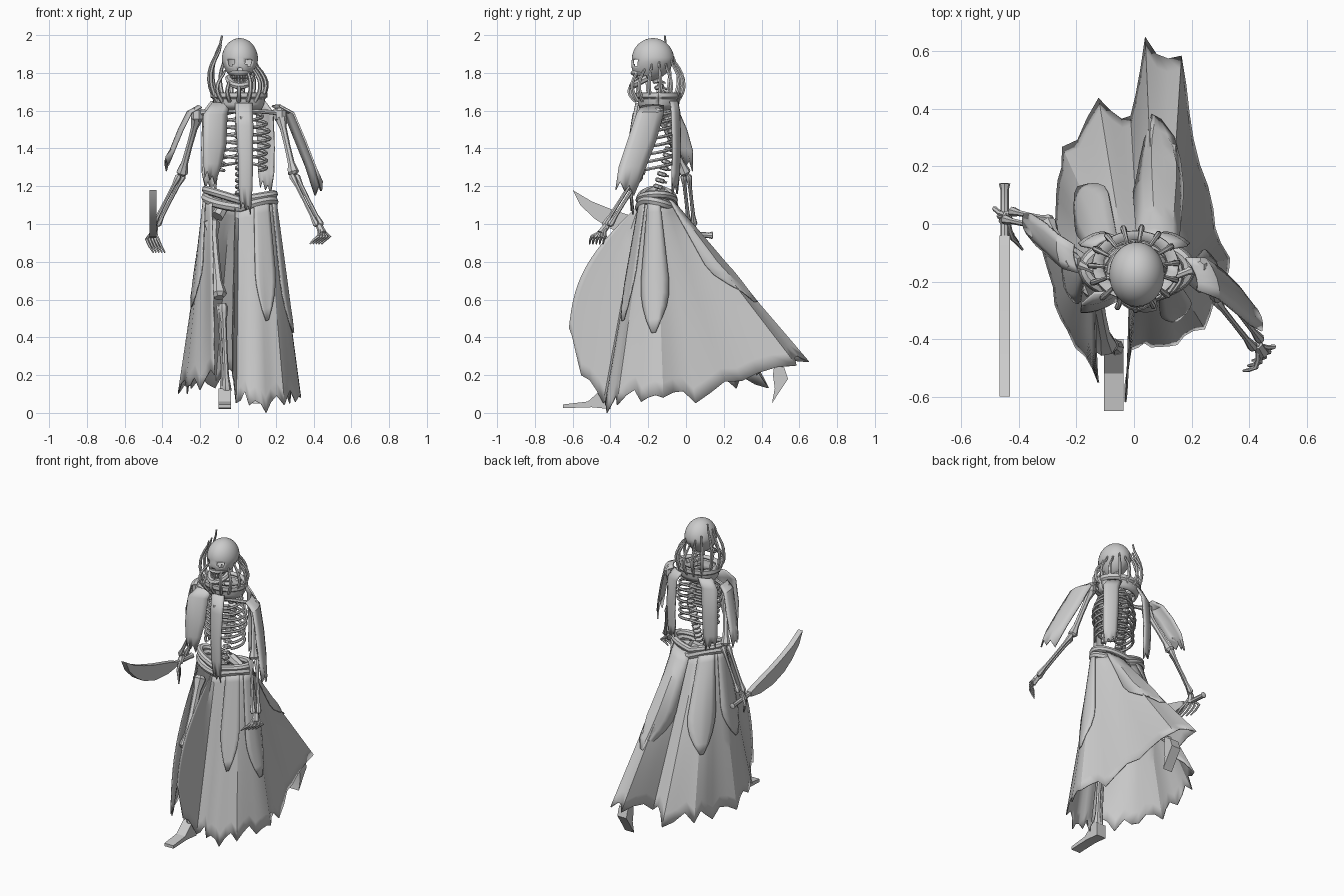
import bpy, bmesh, math, random
from mathutils import Vector as V

random.seed(4)
if "Cube" in bpy.data.objects:
    bpy.data.objects.remove(bpy.data.objects["Cube"])

mat = bpy.data.materials.new("pale grey")
mat.use_nodes = True
mat.diffuse_color = (0.6, 0.6, 0.6, 1)
mat.node_tree.nodes["Principled BSDF"].inputs["Base Color"].default_value = (0.6, 0.6, 0.6, 1)


def finish(name, bm, thick=0, smooth=35):
    bmesh.ops.recalc_face_normals(bm, faces=bm.faces)
    me = bpy.data.meshes.new(name)
    bm.to_mesh(me)
    bm.free()
    ob = bpy.data.objects.new(name, me)
    bpy.context.collection.objects.link(ob)
    me.materials.append(mat)
    if thick:
        mod = ob.modifiers.new("Thickness", 'SOLIDIFY')
        mod.thickness, mod.offset = thick, 0
    bpy.ops.object.select_all(action='DESELECT')
    ob.select_set(True)
    bpy.context.view_layer.objects.active = ob
    bpy.ops.object.shade_smooth_by_angle(angle=math.radians(smooth))


def tubes(name, paths, sides=7):
    """Each path is a list of (point, radius)."""
    bm = bmesh.new()
    for path in paths:
        pts = [V(p) for p, r in path]
        closed = (pts[0] - pts[-1]).length < 1e-5
        rings = []
        for i, (p, r) in enumerate(path):
            t = (pts[1] - pts[-2]) if closed and i in (0, len(pts) - 1) else \
                pts[min(i + 1, len(pts) - 1)] - pts[max(i - 1, 0)]
            t.normalize()
            ref = V((0, 0, 1)) if abs(t.z) < 0.75 else V((0, 1, 0))
            a = t.cross(ref).normalized()
            b = t.cross(a)
            ang = [math.tau * k / sides for k in range(sides)]
            rings.append([bm.verts.new(pts[i] + a * r * math.cos(q) + b * r * math.sin(q)) for q in ang])
        for r0, r1 in zip(rings, rings[1:]):
            # Join rings at the closest rotation so the tube never twists
            s = min(range(sides), key=lambda s: sum((r0[k].co - r1[(k + s) % sides].co).length for k in range(sides)))
            for k in range(sides):
                n = (k + 1) % sides
                bm.faces.new((r0[k], r0[n], r1[(n + s) % sides], r1[(k + s) % sides]))
        if not closed:
            bm.faces.new(rings[0])
            bm.faces.new(rings[-1])
    finish(name, bm)


def bone(a, b, r):
    a, b = V(a), V(b)
    spots = ((0, .9), (.04, 1.5), (.1, 1.3), (.2, .9), (.5, .8), (.8, .9), (.9, 1.3), (.96, 1.5), (1, .9))
    return [(a.lerp(b, t), r * k) for t, k in spots]


def grid(name, rows, thick=.008, smooth=35):
    bm = bmesh.new()
    vs = [[bm.verts.new(p) for p in row] for row in rows]
    for r0, r1 in zip(vs, vs[1:]):
        for i in range(len(r0) - 1):
            bm.faces.new((r0[i], r0[i + 1], r1[i + 1], r1[i]))
    finish(name, bm, thick, smooth)


def ribbon(name, path, across, bow):
    """Cloth strip: path of (centre, half width), bowed along a direction."""
    across, bow, rows = V(across).normalized(), V(bow), []
    for p, w in path:
        rows.append([V(p) + across * w * s + bow * (1 - s * s) for s in (-1, -.5, 0, .5, 1)])
    for k, p in enumerate(rows[-1]):
        p.z += (0, .04, -.01, .02, -.03)[k]
    grid(name, rows, .01)


def plate(name, outline, x, half):
    """Side outline in y and z, given a width along x."""
    bm = bmesh.new()
    f = bm.faces.new([bm.verts.new((x - half, y, z)) for y, z in outline])
    ext = bmesh.ops.extrude_face_region(bm, geom=[f])["geom"]
    bmesh.ops.translate(bm, vec=(2 * half, 0, 0), verts=[v for v in ext if isinstance(v, bmesh.types.BMVert)])
    finish(name, bm, smooth=25)


# Skull with open eye sockets and nose
C = V((.01, -.175, 1.87))
bm = bmesh.new()
bmesh.ops.create_uvsphere(bm, u_segments=40, v_segments=30, radius=1)
for v in bm.verts:
    low = max(0, -v.co.z)
    v.co = C + V((v.co.x * .092 * (1 - .2 * low), v.co.y * .108 - .025 * low, v.co.z * .11))
holes = [f for f in bm.faces if f.calc_center_median().y < C.y - .04 and any(
    math.hypot(f.calc_center_median().x - C.x - dx, (f.calc_center_median().z - z) * 1.3) < r
    for dx, z, r in ((-.045, 1.855, .021), (.045, 1.855, .021), (0, 1.815, .011)))]
bmesh.ops.delete(bm, geom=holes, context='FACES')
finish("skull", bm, .008)


def face_arc(rx, ry, drop, z, r):
    turns = [math.pi * (i / 10 - 1) for i in range(11)]
    return [(V((C.x + rx * math.cos(a), C.y - .03 + ry * math.sin(a), z + drop * math.sin(a))), r) for a in turns]


tubes("jaw", [face_arc(.06, .08, .045, 1.775, .018), face_arc(.05, .075, 0, 1.8, .014)])
tubes("teeth", [[((C.x + .045 * math.cos(a), C.y - .03 + .07 * math.sin(a), z), .006),
                 ((C.x + .045 * math.cos(a), C.y - .03 + .07 * math.sin(a), z + .018), .007)]
                for a in [math.pi * (k / 9 - 1) for k in range(1, 9)] for z in (1.752, 1.772)], 5)

# Curved spines standing round the head, hooked in at the top
spines = []
for k in range(15):
    a = math.radians(24 * k + 8)
    c, s = math.cos(a), math.sin(a)
    top = random.uniform(1.88, 1.97) if c < 0 else random.uniform(1.84, 1.92)
    if s < -.4:
        top = random.uniform(1.76, 1.86)
    if k == 6:
        top = 1.997
    path = []
    for i in range(9):
        t = i / 8
        r = .118 + .04 * math.sin(math.pi * min(1, t * 1.1)) - .022 * t * t
        path.append(((r * c, -.155 + r * s * .95, 1.65 + (top - 1.65) * t), .0115 - .006 * t * t))
    spines.append(path)
tubes("head_spines", spines, 6)


def ring(cx, cy, rx, ry, z, n=32):
    return [V((cx + rx * math.cos(math.tau * i / n), cy + ry * math.sin(math.tau * i / n), z)) for i in range(n + 1)]


# Collar
grid("collar", [ring(.005, -.145, r, r * .8, z) for r, z in
                ((.115, 1.61), (.128, 1.635), (.132, 1.665), (.145, 1.675), (.145, 1.69), (.112, 1.69))], .014)


# Spine, ribs and breastbone
def back_y(z):
    return -.065 - .075 * abs(z - 1.47) / .25


spine = []
for k in range(20):
    z = 1.12 + k * .033
    spine.append([((.01, back_y(z + d), z + d), r) for d, r in ((0, .017), (.005, .026), (.018, .026), (.023, .017))])
    spine.append([((.01, back_y(z), z + .01), .01), ((.01, back_y(z) + .04, z), .005)])
tubes("spine", spine, 8)
ribs = []
for k in range(8):
    z, w = 1.6 - k * .039, .085 + .065 * math.sin(math.pi * min(.75, (k + 1) / 8))
    for side in (-1, 1):
        reach = 1 if k < 6 else .75
        ribs.append([((.02 + side * w * math.sin(math.pi * t), -.17 + .1 * math.cos(math.pi * t), z - .06 * t), .009)
                     for t in [reach * i / 10 for i in range(11)]])
tubes("ribs", ribs, 6)
tubes("breastbone", [[((.02, -.27, z), .016) for z in (1.57, 1.48, 1.38, 1.32)]])

# Hip bones
tubes("hip_bones", [[((.02, -.1, 1.14), .035), ((.02 + s * .08, -.12, 1.12), .03),
                     ((.02 + s * .13, -.17, 1.04), .035)] for s in (-1, 1)])


def hand(name, wrist, palm, down, across):
    wrist, palm, down, across = V(wrist), V(palm), V(down), V(across)
    paths = [[(wrist, .018), (palm, .022)]]
    for k in range(5):
        start = palm + across * (k - 2) * .014
        knuckle = wrist.lerp(start, 1.4) + across * (k - 2) * .006
        paths.append([(wrist, .009), (start, .009), (knuckle, .009),
                      (knuckle + down * .5, .007), (knuckle + down + across * .01, .004)])
    tubes(name, paths, 6)


# Arms and collar bones
arms = {"right": ((-.215, -.13, 1.57), (-.3, 0, 1.26), (-.44, .03, .99)),
        "left": ((.225, -.15, 1.57), (.295, -.25, 1.26), (.43, -.42, .99))}
for side, (sh, el, wr) in arms.items():
    off = V((.012, .014, 0))
    tubes(side + "_arm_bones", [bone(sh, el, .021), bone(V(el) + off, V(wr) + off, .012),
                                bone(V(el) - off, V(wr) - off, .012)])
    tubes(side + "_collar_bone", [bone((.02, -.23, 1.6), V(sh) + V((0, 0, .02)), .014),
                                  [(V(sh) + V((0, 0, d)), r) for d, r in
                                   ((-.03, .02), (-.015, .033), (.03, .033), (.045, .02))]])
hand("right_hand", arms["right"][2], (-.45, .01, .94), (.03, -.03, -.07), (.6, -1, 0))
hand("left_hand", arms["left"][2], (.448, -.45, .95), (-.05, -.02, -.04), (.6, .7, 0))

# Sword
plate("sword_blade", [(-.6, 1.18), (-.5, 1.12), (-.4, 1.08), (-.28, 1.04), (-.1, .99), (-.04, .97), (-.04, .94),
                      (-.14, .925), (-.28, .935), (-.4, .975), (-.48, 1.025), (-.56, 1.1)], -.45, .018)
tubes("sword_grip", [[((-.45, y, z), r) for y, z, r in ((-.05, .955, .015), (.06, .945, .015), (.12, .94, .015),
                                                       (.14, .94, .02), (.143, .94, .01))]], 8)

# Legs and feet
tubes("right_leg_bones", [bone((-.14, -.21, 1.02), (-.1, -.43, .61), .029),
                          bone((-.08, -.42, .58), (-.06, -.43, .1), .018), bone((-.1, -.41, .58), (-.08, -.42, .1), .011)])
tubes("left_leg_bones", [bone((.13, -.14, 1.02), (.11, .08, .58), .026),
                         bone((.1, .09, .55), (.1, .47, .26), .017), bone((.12, .09, .54), (.12, .47, .25), .01)])
plate("right_foot", [(-.65, .025), (-.65, .045), (-.52, .06), (-.44, .13), (-.4, .11), (-.4, .02), (-.5, .03)], -.07, .034)
plate("left_foot", [(.47, .27), (.52, .24), (.54, .18), (.5, .12), (.455, .05), (.47, .13), (.46, .2)], .11, .034)

# Torn skirt, lofted from the waist oval to an uneven hem
hem = [V(p) for p in (
    (-.03, -.62, .45), (-.03, -.56, .2), (-.01, -.43, .05), (.06, -.43, .04), (.15, -.42, .0), (.24, -.36, .04),
    (.31, -.24, .06), (.33, -.12, .08), (.27, .05, .05), (.21, .3, .17), (.16, .58, .25), (.04, .65, .27),
    (-.01, .38, .2), (-.12, .43, .13), (-.25, .27, .13), (-.27, .1, .1), (-.31, -.1, .1), (-.28, -.28, .14),
    (-.2, -.43, .12), (-.12, -.55, .2))]
last = len(hem) - 1


def waist(a):
    lift = .045 * abs(math.cos(a)) - .012 * math.cos(a)
    return V((.01 + .18 * math.cos(a), -.155 + .09 * math.sin(a), 1.1 + lift))


def skirt_at(u, t, out=0):
    i = min(int(u), last - 1)
    low = hem[i].lerp(hem[i + 1], u - i)
    a = math.radians(-98 + 313 * max(0, u - 1.7) / (last - 1.7))
    p = waist(a).lerp(low, t)
    wing = max(0, min(1, (-low.y - .43) / .11))
    p.y -= .095 * wing * math.sin(math.pi * min(1, t))
    fold = .007 * math.sin(u * 4) * t
    return p + V((math.cos(a), math.sin(a), .2)) * (out + fold)


cols = [i / 3 for i in range(3 * last + 1)]
tear = [1 if i % 3 == 0 else random.uniform(.93, .99) for i in range(len(cols))]
grid("skirt", [[skirt_at(u, j / 14 * e) for u, e in zip(cols, tear)] for j in range(15)], .006, 25)

# Pointed cloth layers lying on the skirt
for name, u0, u1, length in (("left_layer", 5.6, 7.6, .67), ("front_layer", 3.4, 5.1, .57), ("back_layer", 9.4, 12.1, .62),
                             ("rear_right_layer", 13.2, 15.2, .6), ("right_layer", 15.6, 18, .58)):
    rows = []
    for j in range(11):
        t = j / 10
        half = (u1 - u0) / 2 * (1 - .88 * max(0, (t - .6) / .4) ** 1.7)
        rows.append([skirt_at((u0 + u1) / 2 + half * s, t * length, .011) for s in (-1, -.6, -.2, .2, .6, 1)])
    grid(name, rows, .006)

# Rolled belt
belt = [waist(math.tau * i / 40) for i in range(41)]
tubes("belt", [[(p + V((0, 0, .025)), .022) for p in belt],
               [(p + V((0, 0, -.015 - .015 * math.sin(i * math.tau / 20))), .025) for i, p in enumerate(belt)]], 8)

# Cloth strips hanging from the collar and shoulders
ribbon("front_right_strip", [((-.09, -.225, 1.64), .05), ((-.12, -.26, 1.58), .065), ((-.125, -.285, 1.42), .064),
                             ((-.135, -.29, 1.32), .05), ((-.15, -.29, 1.24), .028)], (1, .3, 0), (0, -.01, 0))
ribbon("front_middle_strip", [((.03, -.255, 1.64), .045), ((.035, -.28, 1.52), .045), ((.04, -.295, 1.35), .038),
                              ((.04, -.29, 1.2), .036), ((.04, -.28, 1.08), .026)], (1, 0, 0), (0, -.008, 0))
for name, s in (("back_left_strip", 1), ("back_right_strip", -1)):
    ribbon(name, [((s * .1, -.065, 1.65), .045), ((s * .14, -.055, 1.59), .05), ((s * .148, -.05, 1.4), .048),
                  ((s * .148, -.055, 1.27), .045), ((s * .145, -.06, 1.19), .03)], (1, -.45 * s, 0), (0, .01, 0))
ribbon("left_shoulder_cloth", [((.2, -.175, 1.625), .06), ((.27, -.19, 1.585), .075), ((.33, -.235, 1.44), .08),
                               ((.385, -.285, 1.3), .075), ((.425, -.325, 1.18), .05)], (-.35, 1, 0), (.015, 0, .005))
ribbon("right_shoulder_cloth", [((-.2, -.12, 1.62), .05), ((-.255, -.095, 1.59), .06), ((-.3, -.055, 1.5), .06),
                                ((-.345, -.02, 1.39), .055), ((-.375, 0, 1.31), .035)], (-.15, 1, 0), (-.01, 0, .005))
